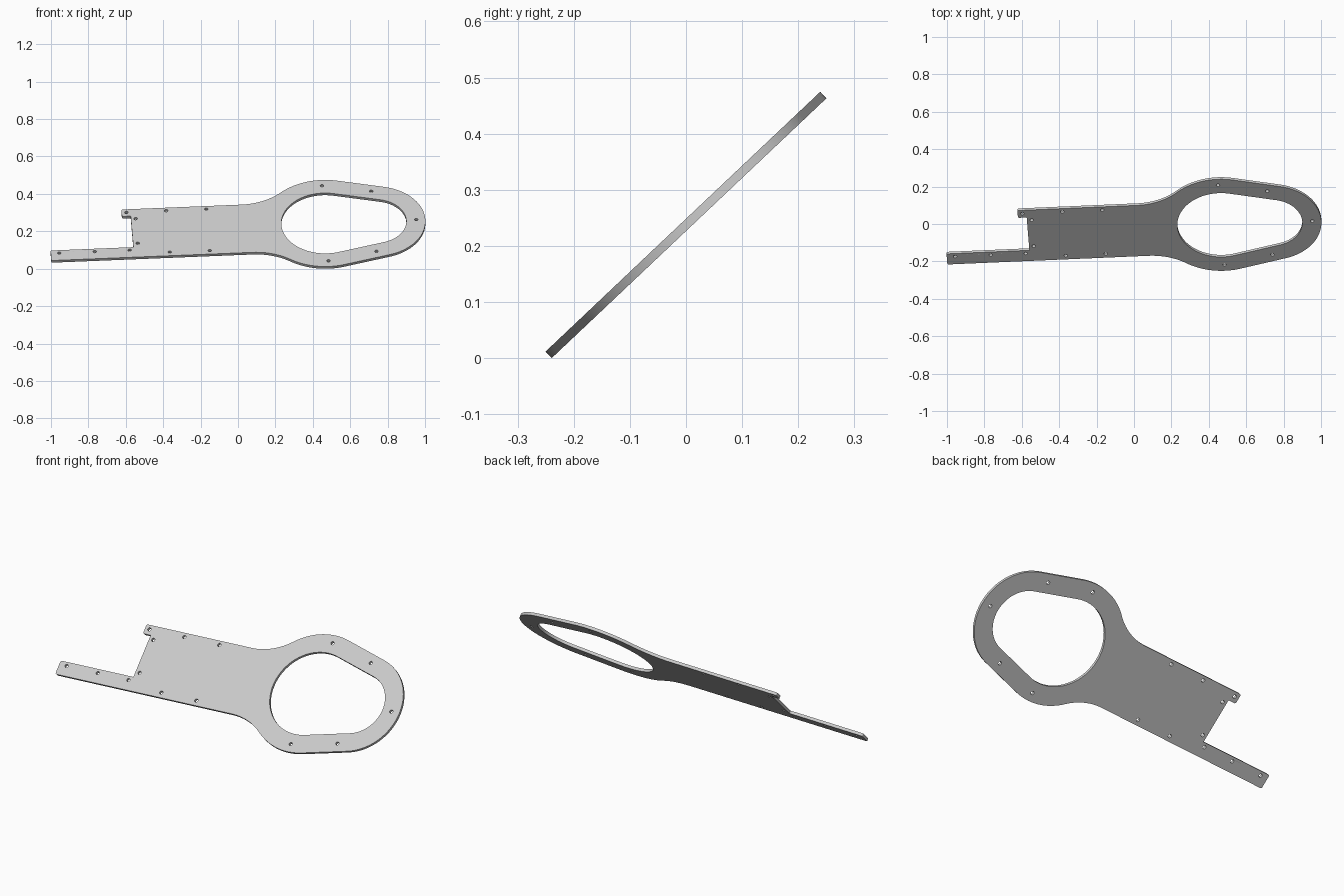
import bpy
from math import sin, cos, acos, atan2, sqrt, pi, radians
from mathutils import Matrix, Vector

if "Cube" in bpy.data.objects:
    bpy.data.objects.remove(bpy.data.objects["Cube"], do_unlink=True)

THICK = 0.016
RING_R, NOSE_R, NOSE_X = 0.337, 0.272, 0.264   # outer arcs of the ring
RIM = 0.102                                    # width of the ring
FILLET = 0.33                                  # blend from arm to ring
TOP, BOTTOM = 0.171, -0.203                    # arm edges
SPREAD = acos((RING_R - NOSE_R) / NOSE_X)      # tangent angle between the arcs


def arc(cx, cy, r, a, b, n=24):
    return [(cx + r * cos(a + (b - a) * i / n), cy + r * sin(a + (b - a) * i / n))
            for i in range(n + 1)]


def rounded(prev, corner, nxt, r=0.01, n=4):
    """Quarter-round a corner with a small quadratic curve."""
    c = Vector(corner)
    p = c + (Vector(prev) - c).normalized() * r
    q = c + (Vector(nxt) - c).normalized() * r
    return [tuple(p.lerp(c, i / n).lerp(c.lerp(q, i / n), i / n)) for i in range(n + 1)]


def blend_centre(edge):
    h = abs(edge) + FILLET
    x = sqrt((RING_R + FILLET) ** 2 - h * h)
    return x, h, atan2(h, x)


# Outer outline: lower blend, ring, upper blend, then the stepped arm end
bx, bh, ba = blend_centre(BOTTOM)
tx, th, ta = blend_centre(TOP)
outline = arc(-bx, -bh, FILLET, pi / 2, ba)
outline += arc(0, 0, RING_R, pi + ba, 2 * pi - SPREAD)[1:]
outline += arc(NOSE_X, 0, NOSE_R, -SPREAD, SPREAD, 40)
outline += arc(0, 0, RING_R, SPREAD, pi - ta)
outline += arc(-tx, th, FILLET, -ta, -pi / 2)[1:]
end = [(-tx, TOP), (-1.082, TOP), (-1.082, 0.117), (-1.035, 0.117),
       (-1.035, -0.125), (-1.479, -0.125), (-1.479, BOTTOM), (-bx, BOTTOM)]
for i in range(1, len(end) - 1):
    sharp = i in (3, 4)
    outline += [end[i]] if sharp else rounded(end[i - 1], end[i], end[i + 1])

# Large opening in the ring
opening = arc(0, 0, RING_R - RIM, SPREAD, 2 * pi - SPREAD, 60)
opening += arc(NOSE_X, 0, NOSE_R - RIM, -SPREAD, SPREAD, 40)

# Screw holes, mostly mirrored about the long axis
holes = [(0.487, 0), (-1.243, -0.147), (-1.434, -0.147)]
for x, y in [(0, 0.293), (0.26, 0.234), (-1.056, 0.147), (-1.01, 0.096)]:
    holes += [(x, y), (x, -y)]
for x in (-0.843, -0.629):
    holes += [(x, 0.148), (x, -0.175)]

# Filled and extruded plate
curve = bpy.data.curves.new("plate", "CURVE")
curve.dimensions = "2D"
curve.fill_mode = "BOTH"
curve.extrude = THICK / 2
for loop in [outline, opening] + [arc(x, y, 0.0095, 0, 2 * pi, 16)[:-1] for x, y in holes]:
    spline = curve.splines.new("POLY")
    spline.points.add(len(loop) - 1)
    for point, (x, y) in zip(spline.points, loop):
        point.co = (x, y, 0, 1)
    spline.use_cyclic_u = True
plate = bpy.data.objects.new("mounting_plate", curve)
bpy.context.collection.objects.link(plate)
bpy.ops.object.select_all(action="DESELECT")
plate.select_set(True)
bpy.context.view_layer.objects.active = plate
bpy.ops.object.convert(target="MESH")
plate = bpy.context.view_layer.objects.active
mesh = plate.data

# Tilt the plate, then centre it and stand it on the ground
mesh.transform(Matrix.Rotation(radians(43.4), 4, "X") @ Matrix.Rotation(radians(3.4), 4, "Z"))
lo = [min(v.co[k] for v in mesh.vertices) for k in range(3)]
hi = [max(v.co[k] for v in mesh.vertices) for k in range(3)]
mesh.transform(Matrix.Translation((-(lo[0] + hi[0]) / 2, -(lo[1] + hi[1]) / 2, -lo[2])))

# Weld the rims so the walls and faces form one solid
bpy.ops.object.mode_set(mode="EDIT")
bpy.ops.mesh.select_all(action="SELECT")
bpy.ops.mesh.remove_doubles(threshold=0.0001)
bpy.ops.mesh.normals_make_consistent(inside=False)
bpy.ops.object.mode_set(mode="OBJECT")
bpy.ops.object.shade_smooth_by_angle(angle=radians(30))

# Single light grey finish
grey = bpy.data.materials.new("light_grey")
grey.use_nodes = True
colour = (0.6, 0.6, 0.6, 1)
grey.diffuse_color = colour
grey.node_tree.nodes["Principled BSDF"].inputs["Base Color"].default_value = colour
mesh.materials.clear()
mesh.materials.append(grey)
